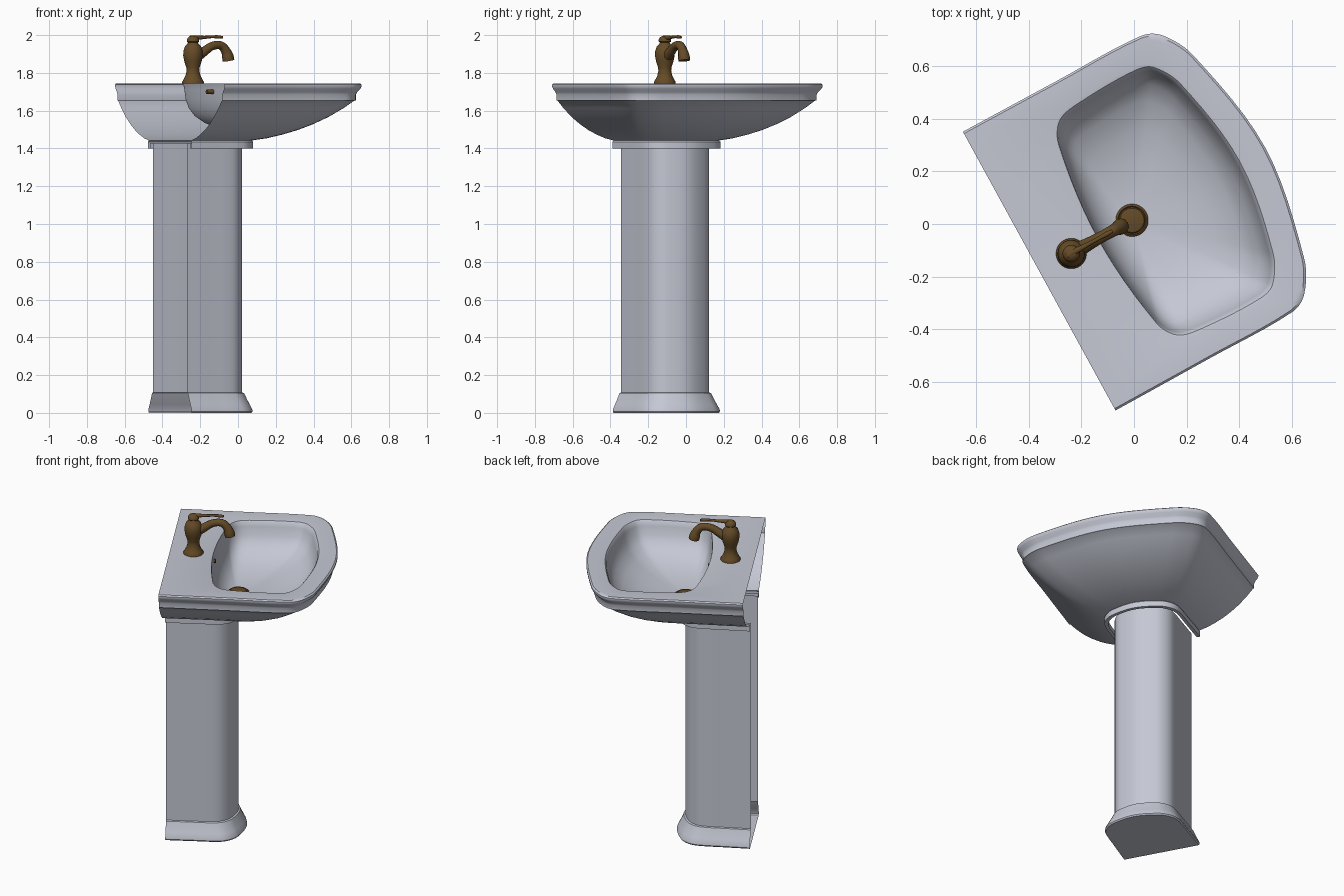
import bpy, math
from mathutils import Matrix, Vector

cube = bpy.data.objects.get("Cube")
if cube:
    bpy.data.objects.remove(cube)

# The whole fixture is turned in plan: local x points away from the wall
PLACE = Matrix.Rotation(math.radians(28.7), 4, 'Z') @ Matrix.Translation((0, 0.016, 0))
WALL = -0.402
STEPS = 6


def material(name, color, rough):
    mat = bpy.data.materials.new(name)
    mat.use_nodes = True
    mat.diffuse_color = color
    bsdf = mat.node_tree.nodes["Principled BSDF"]
    bsdf.inputs["Base Color"].default_value = color
    bsdf.inputs["Roughness"].default_value = rough
    return mat


porcelain = material("pale grey porcelain", (0.56, 0.58, 0.66, 1), 0.4)
bronze = material("dark bronze", (0.13, 0.07, 0.02, 1), 0.5)


def outline(half, sharp):
    """Mirror a half plan and round it; sharp keeps the two wall corners crisp."""
    pts = [Vector(p) for p in half]
    pts += [Vector((p.x, -p.y)) for p in pts[-2:0:-1]]
    n = len(pts)
    corners = (2, n - 2) if sharp else ()

    def tangent(i, other):
        if i in corners:
            return (pts[other] - pts[i]) * (1 if other == (i + 1) % n else -1) / (pts[other] - pts[i]).length
        a, b, c = pts[i - 1], pts[i], pts[(i + 1) % n]
        return (c - a) / ((b - a).length + (c - b).length)

    loop = []
    for i in range(n):
        j = (i + 1) % n
        a, b = pts[i], pts[j]
        size = (b - a).length
        ma, mb = tangent(i, j) * size, tangent(j, i) * size
        for k in range(STEPS):
            t = k / STEPS
            loop.append(a * (2*t**3 - 3*t**2 + 1) + ma * (t**3 - 2*t**2 + t)
                        + b * (3*t**2 - 2*t**3) + mb * (t**3 - t**2))
    return loop


def grow(loop, d):
    """Widen a plan by d on the sides and front, keeping it on the wall."""
    depth = max(p.x for p in loop) - WALL
    width = max(p.y for p in loop)
    return [Vector((WALL + (p.x - WALL) * (1 + d / depth), p.y * (1 + d / width))) for p in loop]


def ring(loop, z):
    return [Vector((p.x, p.y, z)) for p in loop]


def loft(name, rings, mat, open_rows=0, cap_first=False, cap_last=False):
    """Skin rings together; the first open_rows bands have no wall side."""
    n = len(rings[0])
    back = 2 * STEPS
    faces = []
    for r in range(len(rings) - 1):
        for i in range(n):
            if r < open_rows and (i < back or i >= n - back):
                continue
            j = (i + 1) % n
            faces.append((r*n + i, r*n + j, (r+1)*n + j, (r+1)*n + i))
    if cap_first:
        faces.append(tuple(reversed(range(n))))
    if cap_last:
        faces.append(tuple(range((len(rings) - 1) * n, len(rings) * n)))
    mesh = bpy.data.meshes.new(name)
    mesh.from_pydata([PLACE @ v for row in rings for v in row], [], faces)
    mesh.materials.append(mat)
    obj = bpy.data.objects.new(name, mesh)
    bpy.context.collection.objects.link(obj)
    bpy.ops.object.select_all(action='DESELECT')
    obj.select_set(True)
    bpy.context.view_layer.objects.active = obj
    bpy.ops.object.shade_smooth_by_angle(angle=math.radians(35))
    return obj


def lathe(name, x, profile, mat, sides=32):
    rings = [[Vector((x + r * math.cos(a), r * math.sin(a), z))
              for a in (2 * math.pi * k / sides for k in range(sides))] for r, z in profile]
    return loft(name, rings, mat, 0, True, True)


def tube(name, path, mat):
    """Round bar through (x, z, radius) points in the centre plane."""
    curve = bpy.data.curves.new(name, 'CURVE')
    curve.dimensions = '3D'
    curve.bevel_depth = 1
    curve.bevel_resolution = 4
    curve.use_fill_caps = True
    s = curve.splines.new('NURBS')
    s.points.add(len(path) - 1)
    s.order_u = 3
    s.use_endpoint_u = True
    for p, (x, z, r) in zip(s.points, path):
        p.co = (x, 0, z, 1)
        p.radius = r
    curve.materials.append(mat)
    obj = bpy.data.objects.new(name, curve)
    obj.matrix_world = PLACE
    bpy.context.collection.objects.link(obj)
    return obj


# Plans, from the middle of the wall side to the middle of the front
column = outline([(WALL, 0), (WALL, .1), (WALL, .188), (-.26, .185), (-.12, .18),
                  (-.07, .16), (-.03, .115), (0, 0)], True)
top = outline([(WALL, 0), (WALL, .3), (WALL, .604), (0, .602), (.37, .598),
               (.44, .56), (.505, .44), (.577, 0)], True)
bowl = outline([(-.145, 0), (-.105, .38), (-.055, .46), (.05, .482), (.28, .487),
                (.345, .465), (.405, .36), (.46, 0)], False)

# Pedestal with flared plinth, hollow towards the wall
plinth = [(.045, 0), (.05, .008), (.048, .02), (.036, .045), (.022, .075),
          (.014, .095), (.01, .105), (0, .108), (0, 1.43)]
rows = [ring(grow(column, d), z) for d, z in plinth]
loft("pedestal", rows, porcelain, len(rows) - 1, cap_first=True)

# Basin: foot, swelling underside, moulded rim, deck, then the bowl
foot = [(.032, 1.43), (.032, 1.40), (.052, 1.40), (.052, 1.435)]
rows = [ring(grow(column, d), z) for d, z in foot]
low, high = grow(column, .045), grow(top, -.034)
for s, z in [(0, 1.442), (.15, 1.454), (.3, 1.473), (.45, 1.497), (.6, 1.528),
             (.75, 1.566), (.9, 1.614), (1, 1.652)]:
    rows.append(ring([a.lerp(b, s) for a, b in zip(low, high)], z))
for d, z in [(-.026, 1.654), (-.026, 1.685), (-.02, 1.698), (-.006, 1.715),
             (0, 1.728), (0, 1.738), (-.008, 1.745)]:
    rows.append(ring(grow(top, d), z))
shell = len(rows) - 1
rows.append(ring(grow(top, -.02), 1.745))
for s, z in [(1.04, 1.745), (1.015, 1.743), (1, 1.734), (.985, 1.71), (.96, 1.66),
             (.9, 1.613), (.79, 1.572), (.6, 1.535), (.4, 1.514), (.2, 1.502), (.1, 1.5)]:
    rows.append(ring([p * s for p in bowl], z))
loft("basin", rows, porcelain, shell, cap_last=True)

# Drain and overflow
lathe("drain", 0, [(.062, 1.495), (.062, 1.51), (.054, 1.516), (.05, 1.512),
                   (.046, 1.517), (.02, 1.522)], bronze)
tube("overflow", [(-.18, 1.70, .012), (-.15, 1.70, .012), (-.132, 1.70, .012)], bronze)

# Faucet
lathe("faucet_body", -.263,
      [(.058, 1.744), (.058, 1.752), (.05, 1.765), (.04, 1.785), (.034, 1.81), (.036, 1.83),
       (.046, 1.86), (.052, 1.89), (.051, 1.915), (.043, 1.94), (.03, 1.953), (.026, 1.96),
       (.033, 1.966), (.033, 1.976), (.026, 1.988), (.012, 1.996)], bronze)
tube("faucet_spout", [(-.25, 1.88, .03), (-.2, 1.91, .026), (-.15, 1.945, .022), (-.09, 1.95, .022),
                      (-.06, 1.91, .026), (-.052, 1.885, .032), (-.048, 1.865, .031)], bronze)
tube("faucet_lever", [(-.28, 1.985, .012), (-.24, 1.986, .012), (-.19, 1.988, .008),
                      (-.14, 1.992, .007), (-.11, 1.99, .01), (-.085, 1.988, .007)], bronze)
